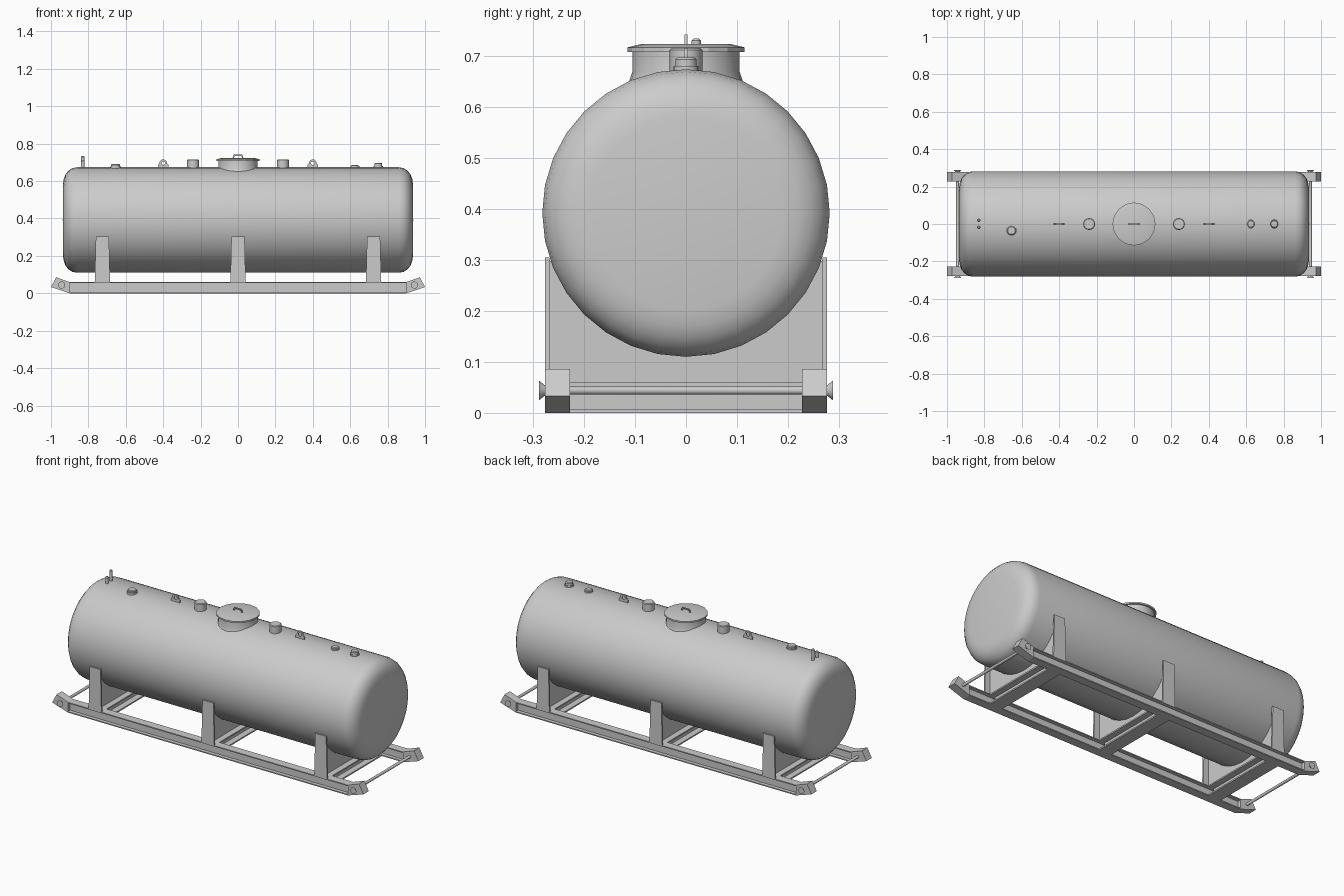
import bpy, bmesh, math
from mathutils import Vector, Matrix

cube = bpy.data.objects.get("Cube")
if cube:
    bpy.data.objects.remove(cube)

# One painted steel colour for everything
GREY = (0.6, 0.6, 0.6, 1)
steel = bpy.data.materials.new("grey_steel")
steel.use_nodes = True
steel.diffuse_color = GREY
steel.node_tree.nodes["Principled BSDF"].inputs["Base Color"].default_value = GREY

TANK_R, TANK_Z = 0.282, 0.392
ROT = {"X": Matrix.Rotation(math.pi / 2, 4, "Y"),
       "Y": Matrix.Rotation(-math.pi / 2, 4, "X"),
       "Z": Matrix.Identity(4)}


def finish(name, bm, smooth=None):
    bmesh.ops.remove_doubles(bm, verts=bm.verts, dist=1e-5)
    bmesh.ops.recalc_face_normals(bm, faces=bm.faces)
    mesh = bpy.data.meshes.new(name)
    bm.to_mesh(mesh)
    bm.free()
    mesh.materials.append(steel)
    obj = bpy.data.objects.new(name, mesh)
    bpy.context.collection.objects.link(obj)
    if smooth:
        bpy.ops.object.select_all(action="DESELECT")
        obj.select_set(True)
        bpy.context.view_layer.objects.active = obj
        bpy.ops.object.shade_smooth_by_angle(angle=math.radians(smooth))
    return obj


def lathe(name, profile, loc, axis="Z", sides=16, smooth=35):
    """Spin (radius, height) points around an axis through loc."""
    bm = bmesh.new()
    verts = [bm.verts.new((r, 0, h)) for r, h in profile]
    edges = [bm.edges.new(pair) for pair in zip(verts, verts[1:])]
    bmesh.ops.spin(bm, geom=verts + edges, cent=(0, 0, 0), axis=(0, 0, 1),
                   angle=math.tau, steps=sides, use_duplicate=False)
    bm.transform(Matrix.Translation(loc) @ ROT[axis])
    return finish(name, bm, smooth)


def prism(name, outline, axis, start, end):
    """Extrude a flat outline along X (points y, z) or along Y (points x, z)."""
    bm = bmesh.new()
    place = (lambda p: (start, *p)) if axis == "X" else (lambda p: (p[0], start, p[1]))
    face = bm.faces.new([bm.verts.new(place(p)) for p in outline])
    new = bmesh.ops.extrude_face_region(bm, geom=[face])["geom"]
    shift = Vector((end - start, 0, 0) if axis == "X" else (0, end - start, 0))
    bmesh.ops.translate(bm, vec=shift, verts=[v for v in new if isinstance(v, bmesh.types.BMVert)])
    return finish(name, bm)


def box(name, x, y, z):
    return prism(name, [(x[0], z[0]), (x[1], z[0]), (x[1], z[1]), (x[0], z[1])], "Y", *y)


# Tank shell with rounded ends
end = [(0, 0.937), (0.19, 0.936), (0.222, 0.931), (0.246, 0.921),
       (0.265, 0.905), (0.277, 0.886), (TANK_R, 0.86)]
lathe("tank", [(r, -h) for r, h in end] + end[::-1], (0, 0, TANK_Z), "X", 32, 40)

# Manhole neck, lid and handle
lathe("manhole_neck", [(0.118, 0.63), (0.11, 0.655), (0.105, 0.67), (0.105, 0.71)], (0, 0, 0), sides=24)
lathe("manhole_lid", [(0, 0.708), (0.115, 0.708), (0.115, 0.717), (0.085, 0.724), (0, 0.724)],
      (0, 0, 0), sides=16, smooth=20)
prism("lid_handle", [(-0.03, 0.72), (-0.022, 0.72), (-0.019, 0.735), (0.019, 0.735), (0.022, 0.72),
                     (0.03, 0.72), (0.024, 0.742), (-0.024, 0.742)], "Y", -0.003, 0.003)

# Top fittings: name, x, y, radius, top height
fittings = [("left_vent_cap", 0.24, 0, 0.032, 0.716), ("right_vent_cap", -0.24, 0, 0.032, 0.716),
            ("tall_port", 0.75, 0, 0.021, 0.697), ("low_port", 0.625, 0, 0.02, 0.686),
            ("offset_port", -0.655, -0.035, 0.024, 0.691),
            ("tall_pipe", -0.83, 0.02, 0.009, 0.734), ("short_pipe", -0.83, -0.017, 0.009, 0.71)]
for name, x, y, r, top in fittings:
    lathe(name, [(0, 0.65), (r, 0.65), (r, top - 0.004), (r - 0.004, top), (0, top)], (x, y, 0))
for name, x, y, r, top in fittings[2:5]:
    lathe(name + "_collar", [(0, 0.66), (r + 0.004, 0.66), (r + 0.004, 0.68), (0, 0.68)], (x, y, 0))

# Lifting lugs: rounded plate with a hole
for side, x in (("left", 0.4), ("right", -0.4)):
    bm = bmesh.new()
    steps = 16
    rings = []
    for y in (-0.004, 0.004):
        hole, rim = [], []
        for i in range(steps):
            a = math.tau * i / steps
            c, s = math.cos(a), math.sin(a)
            hole.append(bm.verts.new((x + 0.01 * c, y, 0.696 + 0.01 * s)))
            spread = 0.02 if s >= 0 else 0.02 - 0.012 * s
            rim.append(bm.verts.new((x + spread * c * (1 if s >= 0 else 1.3), y, 0.696 + spread * s)))
        rings.append((hole, rim))
    (h0, r0), (h1, r1) = rings
    for a, b in ((h0, r0), (r0, r1), (r1, h1), (h1, h0)):
        for i in range(steps):
            j = (i + 1) % steps
            bm.faces.new((a[i], a[j], b[j], b[i]))
    finish(side + "_lifting_lug", bm)
    box(side + "_lug_foot", (x - 0.028, x + 0.028), (-0.004, 0.004), (0.66, 0.682))

# Skid runners: I-beams with upturned solid tips
for side, s in (("left", -1), ("right", 1)):
    name = "front" if s < 0 else "back"
    inner, outer = s * 0.228, s * 0.277
    box(name + "_runner_top", (-0.9, 0.9), (inner, outer), (0.054, 0.06))
    box(name + "_runner_bottom", (-0.9, 0.9), (inner, outer), (0, 0.006))
    box(name + "_runner_web", (-0.9, 0.9), (s * 0.249, s * 0.256), (0.006, 0.054))
    for m in (-1, 1):
        prism(name + "_runner_tip", [(m * 0.9, 0), (m * 1.0, 0.033), (m * 0.972, 0.086), (m * 0.9, 0.06)],
              "Y", inner, outer)

# Tow bars with flared ends
flare = [(0, 0.288), (0.019, 0.288), (0.011, 0.278), (0.008, 0.27)]
for side, x in (("left", 0.943), ("right", -0.943)):
    lathe(side + "_tow_bar", [(r, -h) for r, h in flare] + flare[::-1], (x, 0, 0.044), "Y")

# Saddles: cross beam, curved web plate and tapered posts
for label, x in (("right", -0.725), ("middle", 0), ("left", 0.725)):
    for part, half, z in (("top", 0.04, (0.052, 0.06)), ("web", 0.004, (0.008, 0.052)),
                          ("bottom", 0.04, (0, 0.008))):
        box(f"{label}_beam_{part}", (x - half, x + half), (-0.23, 0.23), z)
    arc = [math.radians(-20 - 140 * i / 20) for i in range(21)]
    cradle = [(-0.272, 0.06), (0.272, 0.06), (0.272, 0.3)]
    cradle += [(0.278 * math.cos(a), TANK_Z + 0.278 * math.sin(a)) for a in arc]
    prism(label + "_saddle_web", cradle + [(-0.272, 0.3)], "X", x - 0.005, x + 0.005)
    for s in (-1, 1):
        prism(f"{label}_{'front' if s < 0 else 'back'}_post",
              [(x - 0.041, 0.058), (x + 0.041, 0.058), (x + 0.035, 0.305), (x - 0.035, 0.305)],
              "Y", s * 0.268, s * 0.277)
